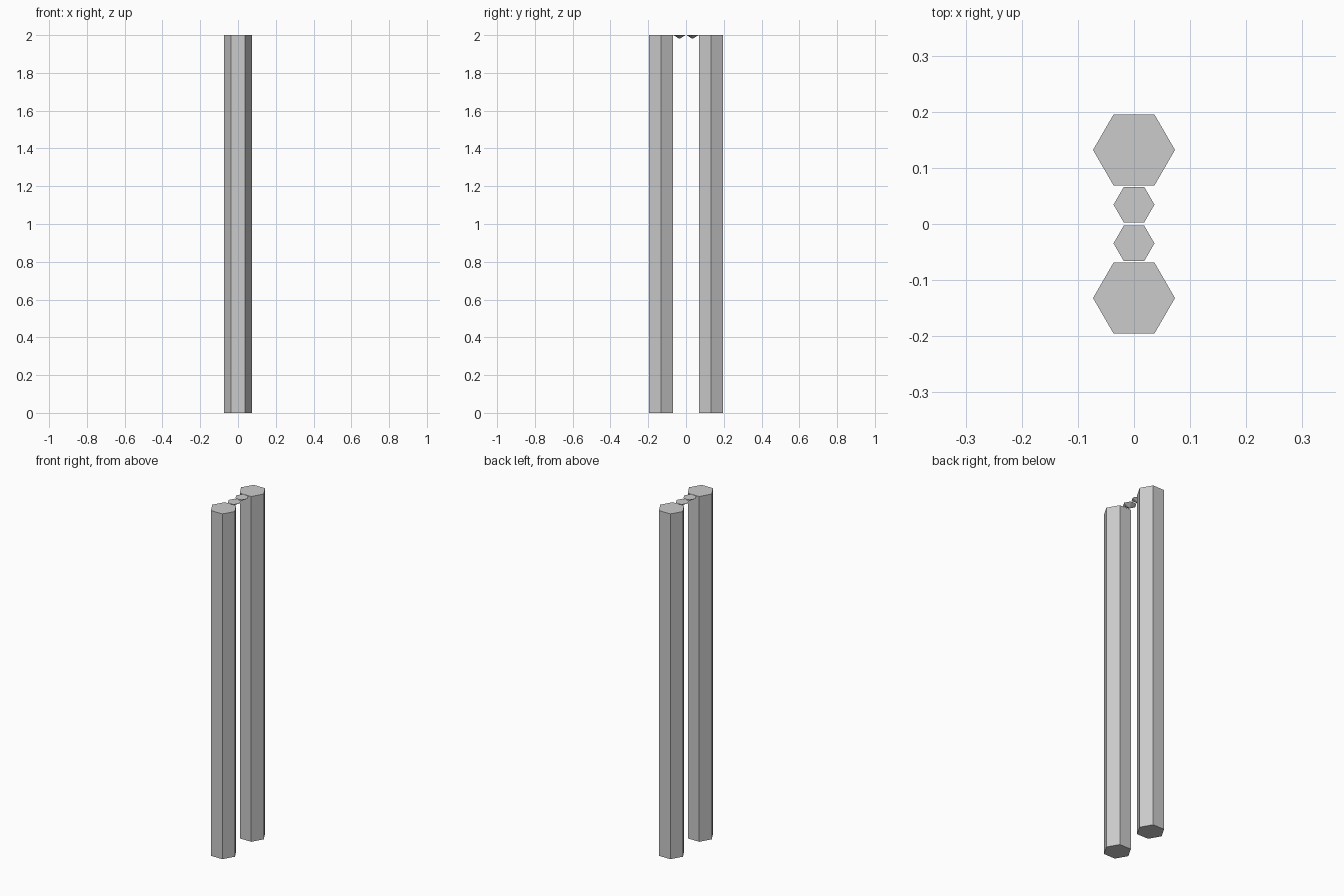
import bpy

if "Cube" in bpy.data.objects:
    bpy.data.objects.remove(bpy.data.objects["Cube"])

def hexagon(name, y, r_bottom, r_top, z0, z1):
    # six-sided solid with corners on the x axis
    bpy.ops.mesh.primitive_cone_add(vertices=6, radius1=r_bottom, radius2=r_top,
                                    depth=z1 - z0, location=(0, y, (z0 + z1) / 2),
                                    rotation=(0, 0, 0.5235988))
    bpy.context.object.name = name

for side, s in (("front", -1), ("back", 1)):
    # tall hexagonal post
    hexagon(side + "_post", s * 0.132, 0.073, 0.073, 0, 2)
    # small tapered stud between the posts, flush with the top
    hexagon(side + "_stud", s * 0.0345, 0.006, 0.0365, 1.983, 2)
